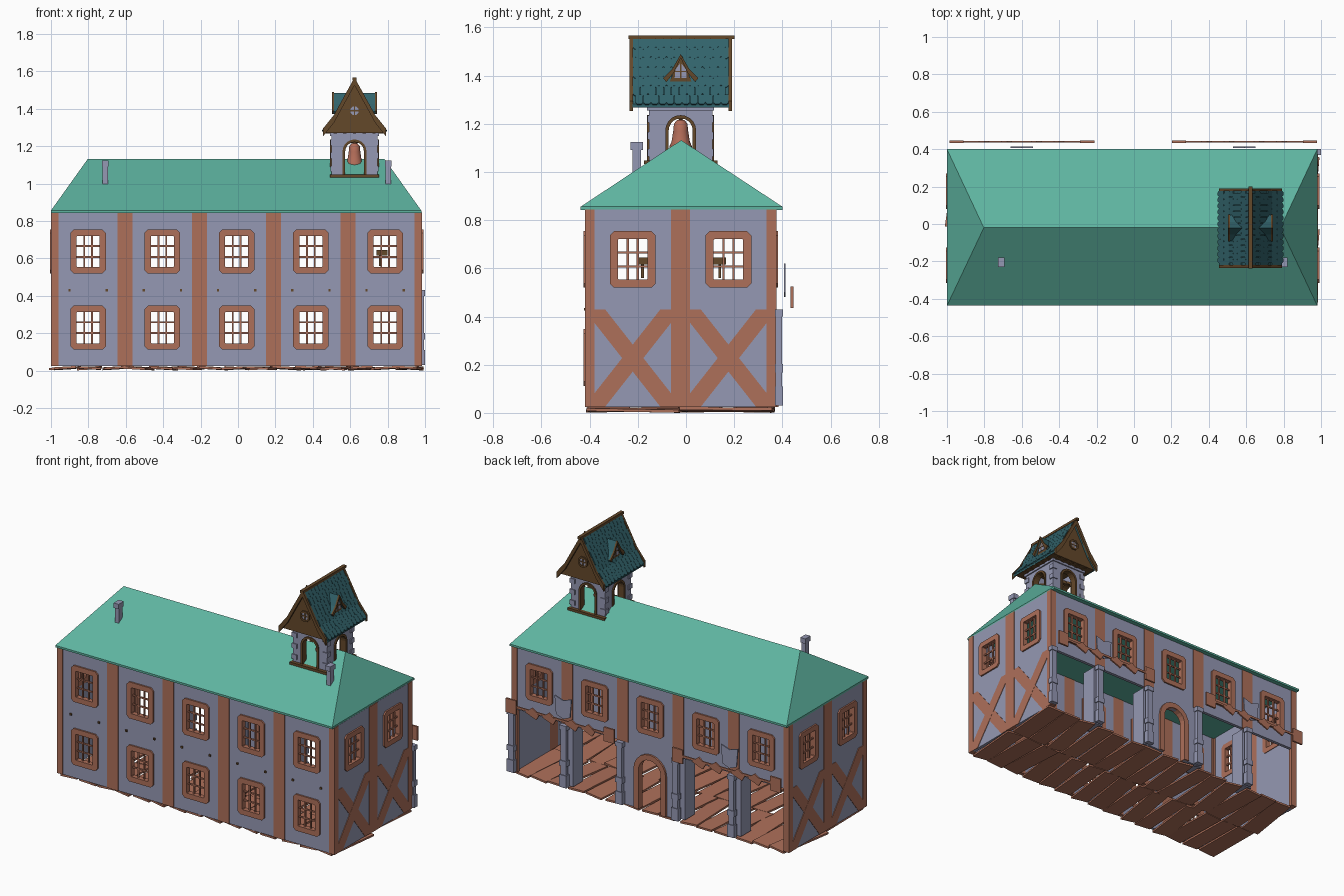
import bpy, bmesh, math, random
from mathutils import Matrix, Vector

random.seed(4)
if "Cube" in bpy.data.objects:
    bpy.data.objects.remove(bpy.data.objects["Cube"], do_unlink=True)


def material(name, rgb):
    lin = [((c / 255 + 0.055) / 1.055) ** 2.4 for c in rgb] + [1]
    m = bpy.data.materials.new(name)
    m.use_nodes = True
    m.diffuse_color = lin
    m.node_tree.nodes["Principled BSDF"].inputs["Base Color"].default_value = lin
    return m


PLASTER = material("lavender plaster", (149, 152, 179))
TIMBER = material("red brown timber", (174, 112, 90))
GREEN = material("green roof", (94, 180, 160))
TEAL = material("dark teal shingle", (49, 98, 106))
WOOD = material("dark wood", (100, 72, 42))
COPPER = material("bell copper", (178, 108, 88))

parts = {}


def part(name, mat):
    return parts.setdefault(name, (bmesh.new(), mat))[0]


def frame(origin, u, n):
    # Local axes: u along the wall, z up, n outward
    u, n, z = Vector(u), Vector(n), Vector((0, 0, 1))
    m = Matrix((u, z, n)).transposed().to_4x4()
    m.translation = origin
    return m


def prism(bm, pts, d0, d1, m, hole=None):
    # Extrude an outline from depth d0 to d1, with an optional matching hole
    rings = [[[bm.verts.new(m @ Vector((p[0], p[1], d))) for p in loop]
              for d in (d0, d1)] for loop in ([pts, hole] if hole else [pts])]
    n, faces = len(pts), []
    for a, b in rings:
        faces += [bm.faces.new((a[i], a[(i + 1) % n], b[(i + 1) % n], b[i])) for i in range(n)]
    for k in (0, 1):
        if hole:
            o, h = rings[0][k], rings[1][k]
            faces += [bm.faces.new((o[i], o[(i + 1) % n], h[(i + 1) % n], h[i])) for i in range(n)]
        else:
            faces.append(bm.faces.new(rings[0][k]))
    bmesh.ops.recalc_face_normals(bm, faces=faces)


def rect(u, v, w, h, c=0):
    # Rectangle about (u, v), with corners cut by c
    x, y = w / 2, h / 2
    if not c:
        return [(u - x, v - y), (u + x, v - y), (u + x, v + y), (u - x, v + y)]
    q = [(-x, c - y), (c - x, -y), (x - c, -y), (x, c - y), (x, y - c), (x - c, y), (c - x, y), (-x, y - c)]
    return [(u + a, v + b) for a, b in q]


def span(u0, u1, v0, v1):
    return rect((u0 + u1) / 2, (v0 + v1) / 2, u1 - u0, v1 - v0)


def box(bm, loc, size, rot=(0, 0, 0)):
    m = Matrix.Translation(loc)
    for angle, axis in zip(rot, "XYZ"):
        m = m @ Matrix.Rotation(angle, 4, axis)
    bmesh.ops.create_cube(bm, size=1, matrix=m @ Matrix.Diagonal((*size, 1)))


def arch(u, w, v0, top, steps=10):
    r = w / 2
    return [(u + r, v0)] + [(u + r * math.cos(math.pi * i / steps), top - r + r * math.sin(math.pi * i / steps))
                            for i in range(steps + 1)] + [(u - r, v0)]


def arched_wall(bm, m, u0, u1, v0, v1, w, top, d0, d1):
    c = (u0 + u1) / 2
    prism(bm, [(u0, v0), (u0, v1), (u1, v1), (u1, v0)] + arch(c, w, v0, top), d0, d1, m)


def arch_trim(bm, m, u, w, v0, top, t, d0, d1):
    prism(bm, arch(u, w + 2 * t, v0, top + t) + arch(u, w, v0, top)[::-1], d0, d1, m)


def window_bay(m, side, u, v0, v1, vc):
    # Plaster panel with a hole, timber surround and lattice
    prism(part(side + "_wall", PLASTER), span(u - 0.16, u + 0.16, v0, v1), -0.02, 0, m, rect(u, vc, 0.13, 0.175))
    prism(part(side + "_window_frames", TIMBER), rect(u, vc, 0.19, 0.235, 0.018), -0.024, 0.01, m,
          rect(u, vc, 0.122, 0.168, 0.003))
    bars = part(side + "_window_bars", TIMBER)
    for k in (-1, 1):
        prism(bars, rect(u + k * 0.021, vc, 0.009, 0.17), -0.014, -0.004, m)
        prism(bars, rect(u, vc + k * 0.029, 0.125, 0.009), -0.013, -0.005, m)


# Main walls
CX, CY, BAY = -0.0075, -0.0225, 0.397
LOW, MID, TOP = 0.025, 0.43, 0.845
walls = {"front": (frame((CX, -0.416, 0), (1, 0, 0), (0, -1, 0)), 5),
         "back": (frame((CX, 0.371, 0), (-1, 0, 0), (0, 1, 0)), 5),
         "right_end": (frame((0.981, CY, 0), (0, 1, 0), (1, 0, 0)), 2),
         "left_end": (frame((-0.996, CY, 0), (0, -1, 0), (-1, 0, 0)), 2)}
for side, (m, n) in walls.items():
    half = n * BAY / 2
    foot = MID if side == "back" else LOW
    timbers = part(side + "_timbers", TIMBER)
    for i in range(n + 1):
        u = -half + i * BAY
        base = LOW if i in (0, n) else foot
        prism(timbers, span(max(u - 0.04, -half), min(u + 0.04, half), base, TOP), -0.022, 0.004, m)
    for i in range(n):
        u = -half + (i + 0.5) * BAY
        window_bay(m, side, u, MID, TOP, 0.637)
        if side == "front":
            window_bay(m, side, u, LOW, MID, 0.23)
            for k in (-0.1, 0.1):
                prism(part("wall_pegs", WOOD), rect(u + k, MID, 0.012, 0.012), 0, 0.008, m)
        elif n == 2:
            # Crossed braces
            prism(part(side + "_wall", PLASTER), span(u - 0.16, u + 0.16, LOW, MID), -0.02, 0, m)
            for s in (-1, 1):
                a, b = u - s * 0.16, u + s * 0.16
                prism(part(side + "_braces", TIMBER),
                      [(a, LOW), (a + s * 0.045, LOW), (b, MID - 0.055), (b, MID), (b - s * 0.045, MID), (a, LOW + 0.055)],
                      -0.01, 0.003 + s * 0.0005, m)

# Arched doorway and the stone posts of the open back
back = walls["back"][0]
arched_wall(part("doorway_wall", PLASTER), back, -0.2, 0.2, LOW, MID, 0.17, 0.36, -0.02, 0)
arch_trim(part("doorway_arch", TIMBER), back, 0, 0.16, LOW, 0.36, 0.035, -0.03, 0.012)
posts = part("back_posts", PLASTER)
for x in (-0.6, -0.2, 0.2, 0.6, 0.975):
    box(posts, (x, 0.385, 0.23), (0.038, 0.025, 0.4))
    for z, h in ((0.07, 0.08), (0.185, 0.035), (0.415, 0.03)):
        box(posts, (x, 0.386, z), (0.05, 0.032, h))
    if x < 0.9:
        box(posts, (x - 0.01, 0.31, 0.23), (0.07, 0.1, 0.4))

# Hanging rails and plaques along the back
rails = part("back_hanging_rails", TIMBER)
rail_axes = frame((0, 0.436, 0), (-1, 0, 0), (0, 1, 0))
for c in (-0.59, 0.6):
    prism(rails, rect(c, 0.483, 0.77, 0.014), 0, 0.008, rail_axes)
    for k in (-0.35, 0.35):
        prism(rails, rect(c + k, 0.48, 0.075, 0.09), -0.002, 0.01, rail_axes)
    for k in (-0.2, -0.08, 0.08, 0.2):
        prism(rails, [(c + k - 0.05, 0.47), (c + k + 0.03, 0.44), (c + k + 0.05, 0.475), (c + k, 0.51)],
              -0.001, 0.009, rail_axes)
    prism(part("back_plaques", PLASTER), [(c - 0.05, 0.5), (c, 0.48), (c + 0.05, 0.5), (c + 0.06, 0.62),
                                          (c, 0.6), (c - 0.06, 0.62)], -0.03, -0.022, rail_axes)

# Loose floor planks
planks = part("floor_planks", TIMBER)
for i in range(15):
    for y in (-0.215, 0.17):
        box(planks, (-0.925 + i * 0.1315, y, 0.0135), (0.118, 0.385, 0.012),
            (random.uniform(-0.02, 0.02), random.choice((-1, 1)) * 0.06, random.uniform(-0.16, 0.06)))

# Small brackets inside the upper storey
for y in (-0.18, 0.14):
    box(part("inner_brackets", WOOD), (0.77, y, 0.63), (0.06, 0.05, 0.03))
    box(part("inner_brackets", WOOD), (0.76, y, 0.59), (0.012, 0.012, 0.06))

# Hipped main roof
roof = part("main_roof", GREEN)
corners = [(x, y, z) for x in (-1, 0.98) for y in (-0.437, 0.4) for z in (0.843, 0.856)]
hull = [roof.verts.new(p) for p in corners + [(-0.803, -0.02, 1.132), (0.783, -0.02, 1.132)]]
bmesh.ops.convex_hull(roof, input=hull)
bmesh.ops.dissolve_limit(roof, angle_limit=0.01, verts=roof.verts[:], edges=roof.edges[:])

# Chimneys
for x in (-0.71, 0.803):
    box(part("chimneys", PLASTER), (x, -0.205, 1.04), (0.028, 0.036, 0.13))
    box(part("chimneys", PLASTER), (x, -0.205, 1.108), (0.036, 0.052, 0.032))

# Bell tower walls with arched openings
TX, TY, HX, HY = 0.623, -0.022, 0.122, 0.131
tower_sides = [((0, -HY), (1, 0, 0), (0, -1, 0), HX), ((0, HY), (-1, 0, 0), (0, 1, 0), HX),
               ((HX, 0), (0, 1, 0), (1, 0, 0), HY), ((-HX, 0), (0, -1, 0), (-1, 0, 0), HY)]
for (x, y), u, n, h in tower_sides:
    m = frame((TX + x, TY + y, 0), u, n)
    arched_wall(part("tower_walls", PLASTER), m, -h, h, 1.04, 1.3, 0.115, 1.225, -0.03, 0)
    arch_trim(part("tower_arches", WOOD), m, 0, 0.1, 1.04, 1.222, 0.014, -0.034, 0.008)
    prism(part("tower_cornice", PLASTER), span(-h - 0.008, h + 0.008, 1.255, 1.275), -0.01, 0.008, m)
    for k in range(5):
        c = (k - 2) * 0.052
        prism(part("tower_beam_ends", WOOD), rect(c, 1.28, 0.018, 0.026), 0, 0.04, m)
        if h == HX:
            prism(part("tower_beam_ends", WOOD), rect(c, 1.022, 0.014, 0.012), -0.01, 0.016, m)
    if h == HX:
        prism(part("tower_sills", WOOD), span(-0.132, 0.132, 1.032, 1.048), -0.03, 0.022, m)
    for s in (-1, 1):
        for z in (1.08, 1.15, 1.22):
            prism(part("tower_quoins", PLASTER), rect(s * (h - 0.012), z, 0.036, 0.03), -0.005, 0.006, m)

# Bell
bell = part("bell", COPPER)
profile = [(0, 1.1), (0.046, 1.1), (0.046, 1.108), (0.038, 1.125), (0.031, 1.17), (0.028, 1.2), (0.016, 1.215), (0, 1.218)]
line = [bell.verts.new((TX + r, TY, z)) for r, z in profile]
edges = [bell.edges.new(e) for e in zip(line, line[1:])]
bmesh.ops.spin(bell, geom=line + edges, cent=(TX, TY, 0), axis=(0, 0, 1), angle=math.tau, steps=24)
bmesh.ops.remove_doubles(bell, verts=bell.verts[:], dist=0.0005)
bmesh.ops.recalc_face_normals(bell, faces=bell.faces[:])
box(part("bell_beam", WOOD), (TX, TY, 1.228), (0.22, 0.02, 0.02))

# Flared tower roof: profile from ridge to eave
curve = [(0, 1.555), (0.068, 1.432), (0.11, 1.355), (0.168, 1.283)]


def gable_outline(drop):
    left = [(-u, v - drop) for u, v in reversed(curve[1:])]
    return left + [(u, v - drop) for u, v in curve]


def gable_band(top, drop):
    return [(u, v + top) for u, v in gable_outline(0)] + gable_outline(drop)[::-1]


m = frame((TX, TY, 0), (1, 0, 0), (0, -1, 0))
prism(part("tower_gable", WOOD), gable_outline(0.012), -0.182, 0.182, m)
prism(part("tower_roof", TEAL), gable_band(0, 0.016), -0.2, 0.2, m)
box(part("tower_ridge", WOOD), (TX, TY + 0.003, 1.559), (0.022, 0.44, 0.016))
for s in (-1, 1):
    a, b = sorted((s * 0.198, s * 0.212))
    prism(part("tower_bargeboards", WOOD), gable_band(0.012, 0.03), a, b, m)
    c, d = sorted((s * 0.18, s * 0.19))
    prism(part("gable_window_frame", WOOD), rect(0, 1.39, 0.066, 0.066, 0.018), c, d, m, rect(0, 1.39, 0.044, 0.044, 0.012))
    prism(part("gable_window_pane", PLASTER), rect(0, 1.39, 0.044, 0.044, 0.012), s * 0.18, s * 0.185, m)
    for w, h in ((0.007, 0.044), (0.044, 0.007)):
        prism(part("gable_window_bars", WOOD), rect(0, 1.39, w, h), s * 0.18, s * 0.188, m)

    # Scalloped shingles down one slope
    shingles = part("tower_shingles", TEAL)
    for (u0, v0), (u1, v1) in zip(curve, curve[1:]):
        rows = 3 if u0 == 0 else 2
        down = Vector((s * (u1 - u0), 0, v1 - v0))
        out = Vector((s * (v0 - v1), 0, u1 - u0)).normalized()
        step = down.length / rows
        for r in range(rows):
            for k in range(12):
                y = TY - 0.18 + k * 0.0323 + (0.008 if r % 2 else -0.004)
                t = Matrix((Vector((0, 1, 0)), down.normalized(), out + down.normalized() * 0.1)).transposed().to_4x4()
                t.translation = Vector((TX + s * u0, y, v0)) + down * r / rows
                w, e = 0.0155, step
                prism(shingles, [(-w, 0), (w, 0), (w, e * 0.9), (w * 0.5, e * 1.12), (-w * 0.5, e * 1.12), (-w, e * 0.9)],
                      -0.002, 0.005, t)

    # Dormer
    d = frame((TX, TY, 0), (0, s, 0), (s, 0, 0))
    slope = [(-0.07, 1.385), (-0.033, 1.425), (0, 1.485), (0.033, 1.425), (0.07, 1.385)]
    inner = [(u * 0.85, v - 0.012) for u, v in reversed(slope)]
    prism(part("dormer_roofs", TEAL), slope + inner, 0.02, 0.112, d)
    prism(part("dormer_trims", WOOD), [(u * 1.04, v + 0.004) for u, v in slope] + inner, 0.11, 0.12, d)
    prism(part("dormer_gables", WOOD), [(-0.045, 1.375), (0.045, 1.375), (0.028, 1.42), (0, 1.475), (-0.028, 1.42)], 0.02, 0.104, d)
    pane = [(-0.025, 1.39), (0.025, 1.39), (0.022, 1.425), (0, 1.455), (-0.022, 1.425)]
    prism(part("dormer_panes", PLASTER), pane, 0.1, 0.107, d)
    for c in (span(-0.003, 0.003, 1.39, 1.455), span(-0.025, 0.025, 1.414, 1.42)):
        prism(part("dormer_bars", WOOD), c, 0.1, 0.11, d)

# Turn the collected parts into objects
for name, (bm, mat) in parts.items():
    mesh = bpy.data.meshes.new(name)
    bm.to_mesh(mesh)
    bm.free()
    mesh.materials.append(mat)
    obj = bpy.data.objects.new(name, mesh)
    bpy.context.collection.objects.link(obj)
    if name == "bell":
        bpy.context.view_layer.objects.active = obj
        obj.select_set(True)
        bpy.ops.object.shade_smooth_by_angle(angle=math.radians(40))
        obj.select_set(False)
